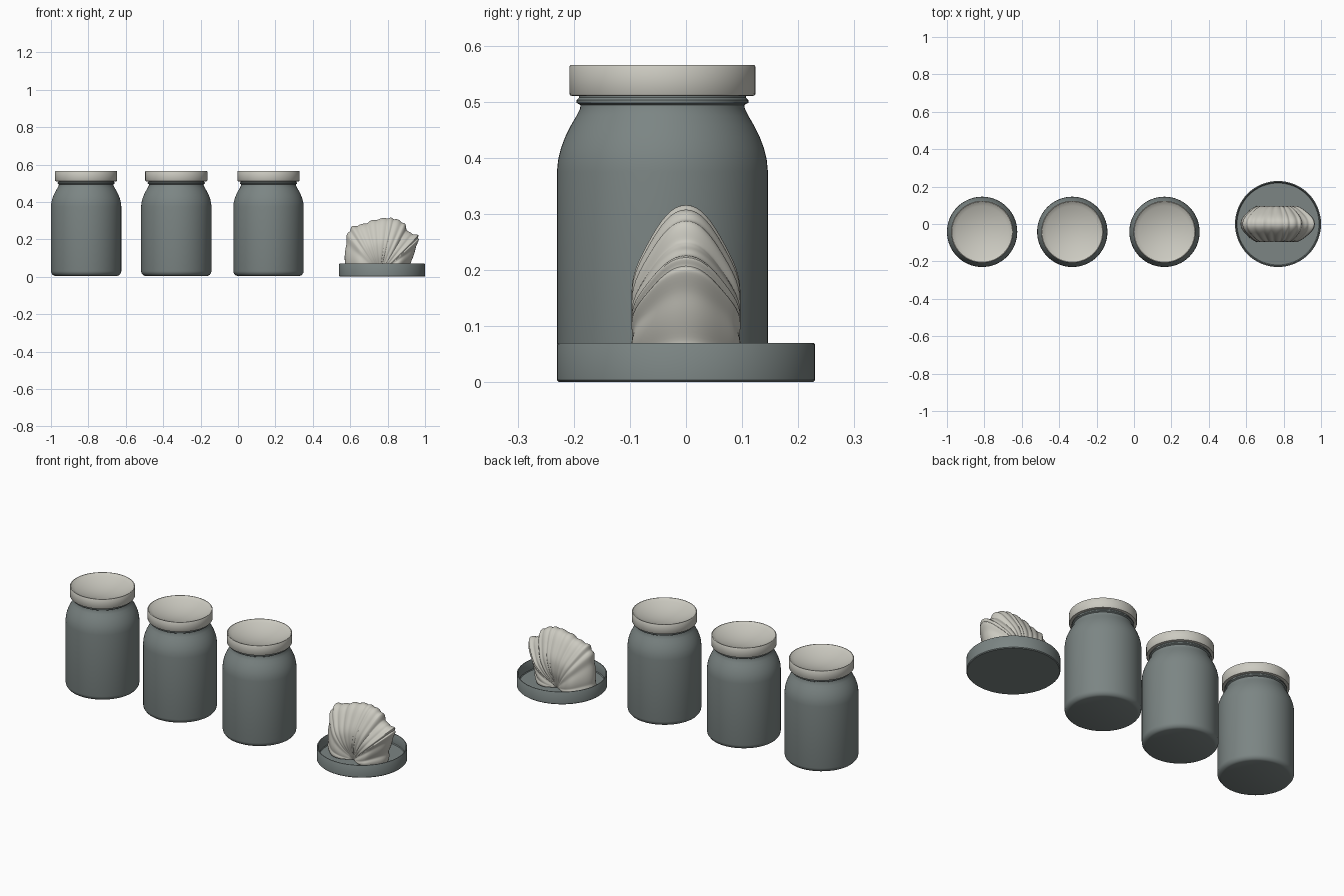
import bpy
import bmesh
from math import sin, pi, radians
from mathutils import Vector, Matrix

default_cube = bpy.data.objects.get("Cube")
if default_cube:
    bpy.data.objects.remove(default_cube, do_unlink=True)


def make_material(name, rgb):
    mat = bpy.data.materials.new(name)
    mat.use_nodes = True
    color = (*rgb, 1.0)
    mat.diffuse_color = color
    mat.node_tree.nodes["Principled BSDF"].inputs["Base Color"].default_value = color
    return mat


slate = make_material("slate grey", (0.20, 0.235, 0.23))
cream = make_material("warm cream", (0.60, 0.59, 0.53))


def finish(bm, name, mat, location=(0, 0, 0), angle=35):
    """Turn a bmesh into a shaded object."""
    bmesh.ops.remove_doubles(bm, verts=bm.verts, dist=0.0001)
    bmesh.ops.recalc_face_normals(bm, faces=bm.faces)
    mesh = bpy.data.meshes.new(name)
    bm.to_mesh(mesh)
    bm.free()
    mesh.materials.append(mat)
    obj = bpy.data.objects.new(name, mesh)
    obj.location = location
    bpy.context.collection.objects.link(obj)
    bpy.ops.object.select_all(action="DESELECT")
    obj.select_set(True)
    bpy.context.view_layer.objects.active = obj
    bpy.ops.object.shade_smooth_by_angle(angle=radians(angle))
    return obj


def lathe(name, profile, mat, location, steps=64):
    """Spin a (radius, height) profile about the vertical axis."""
    bm = bmesh.new()
    rings = []
    for i in range(steps):
        turn = Matrix.Rotation(2 * pi * i / steps, 3, "Z")
        rings.append([bm.verts.new(turn @ Vector((r, 0, z))) for r, z in profile])
    for i in range(steps):
        a, b = rings[i], rings[(i + 1) % steps]
        for j in range(len(profile) - 1):
            bm.faces.new((a[j], b[j], b[j + 1], a[j + 1]))
    bmesh.ops.dissolve_degenerate(bm, dist=0.0001, edges=bm.edges)
    return finish(bm, name, mat, location)


# Jars with shoulders, a neck ring and dished lids
jar_profile = [(0, 0.005), (0.168, 0.005), (0.178, 0.009), (0.186, 0.02),
               (0.188, 0.03), (0.188, 0.375), (0.186, 0.396), (0.181, 0.417),
               (0.173, 0.438), (0.163, 0.458), (0.153, 0.475), (0.147, 0.487),
               (0.146, 0.494), (0.153, 0.498), (0.153, 0.503), (0.149, 0.507),
               (0.149, 0.514), (0, 0.514)]
rim, depth = 0.159, 0.035
dish = [(rim * k / 8, 0.563 - depth * (1 - (k / 8) ** 2)) for k in range(8, -1, -1)]
lid_profile = [(0, 0.512), (0.16, 0.51), (0.164, 0.511), (0.166, 0.514),
               (0.166, 0.562), (0.164, 0.565), (0.161, 0.565)] + dish

for label, x in (("right", -0.812), ("middle", -0.33), ("left", 0.163)):
    spot = (x, -0.042, 0)
    lathe(label + "_jar", jar_profile, slate, spot)
    lathe(label + "_jar_lid", lid_profile, cream, spot)

# Shallow round tray
tray_profile = [(0, 0), (0.226, 0), (0.23, 0.004), (0.23, 0.067), (0.228, 0.07),
                (0.224, 0.07), (0.222, 0.067), (0.222, 0.016), (0.219, 0.012),
                (0, 0.012)]
lathe("tray", tray_profile, slate, (0.77, 0, 0))

# Ribbed fan standing in the tray: outline points (x, z) seen from its base
outline = [(0.165, 0), (0.168, 0.065), (0.208, 0.18), (0.206, 0.208),
           (0.152, 0.226), (0.132, 0.275), (0.08, 0.298), (0.04, 0.302),
           (-0.03, 0.292), (-0.09, 0.268), (-0.15, 0.255), (-0.178, 0.205),
           (-0.189, 0.065), (-0.185, 0)]
# Thickness (half depth) along each rib from the base to the crest
rib = [(0, 0.06), (0.18, 0.078), (0.28, 0.09), (0.38, 0.095), (0.48, 0.096),
       (0.57, 0.094), (0.67, 0.083), (0.77, 0.067), (0.87, 0.05),
       (0.94, 0.034), (0.985, 0.018), (1.0, 0.0)]
section = [(s, -y) for s, y in rib] + [(s, y) for s, y in reversed(rib[:-1])]

bm = bmesh.new()
columns, ribs = 96, 15
rows = []
for i in range(columns + 1):
    t = i / columns
    f = t * (len(outline) - 1)
    k = min(int(f), len(outline) - 2)
    edge = Vector(outline[k]).lerp(Vector(outline[k + 1]), f - k)
    wave = abs(sin(pi * ribs * t)) - 0.6
    row = []
    for s, y in section:
        reach = s * (1 + 0.03 * wave * s)
        width = y * (1 + 0.09 * wave * s)
        row.append(bm.verts.new((edge.x * reach, width, edge.y * reach)))
    rows.append(row)
for a, b in zip(rows, rows[1:]):
    for j in range(len(section) - 1):
        bm.faces.new((a[j], b[j], b[j + 1], a[j + 1]))
# Flat underside on both ends of the fan
bm.faces.new(rows[0])
bm.faces.new(rows[-1])
fan = finish(bm, "ribbed_fan", cream, (0.758, 0, 0.014), angle=60)
smooth = fan.modifiers.new("smooth ribs", "SUBSURF")
smooth.levels = smooth.render_levels = 1
